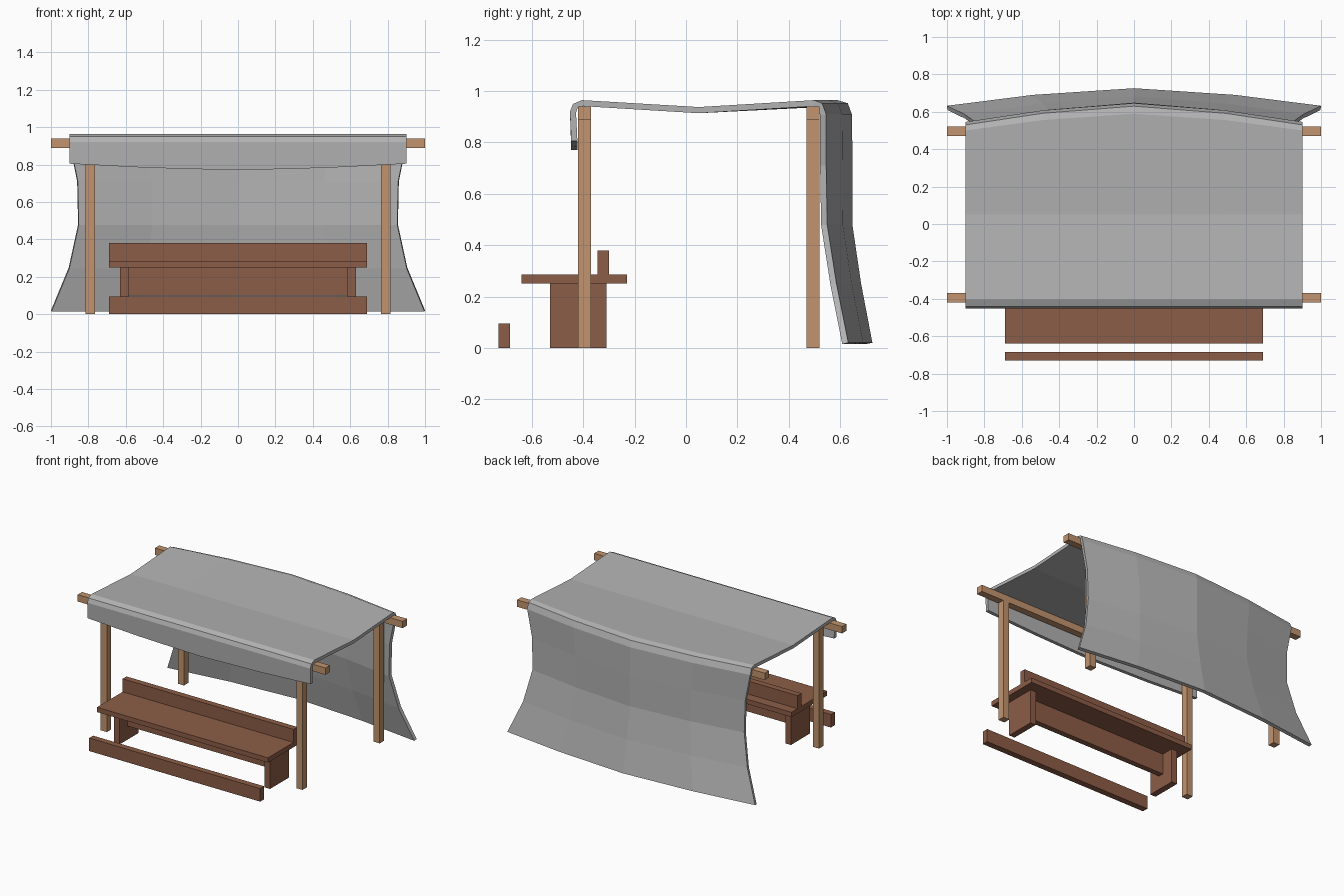
import bpy, bmesh

cube = bpy.data.objects.get("Cube")
if cube:
    bpy.data.objects.remove(cube, do_unlink=True)


def material(name, rgb):
    m = bpy.data.materials.new(name)
    m.use_nodes = True
    col = (*rgb, 1)
    m.diffuse_color = col
    m.node_tree.nodes["Principled BSDF"].inputs["Base Color"].default_value = col
    return m


GREY = material("grey_canvas", (0.45, 0.45, 0.45))
LIGHT = material("light_wood", (0.54, 0.295, 0.158))
BROWN = material("brown_wood", (0.265, 0.11, 0.063))


def finish(bm, name, mat):
    mesh = bpy.data.meshes.new(name)
    bm.to_mesh(mesh)
    bm.free()
    mesh.materials.append(mat)
    obj = bpy.data.objects.new(name, mesh)
    bpy.context.collection.objects.link(obj)
    return obj


def box(name, mat, x, y, z):
    """Box from (low, high) ranges on each axis."""
    bm = bmesh.new()
    bmesh.ops.create_cube(bm, size=1)
    for v in bm.verts:
        for i, (lo, hi) in enumerate((x, y, z)):
            v.co[i] = hi if v.co[i] > 0 else lo
    return finish(bm, name, mat)


# Frame: four posts and two long beams
for row, y in (("front", (-0.42, -0.37)), ("back", (0.47, 0.52))):
    box(row + "_beam", LIGHT, (-1, 1), y, (0.89, 0.94))
    box(row + "_left_post", LIGHT, (0.765, 0.815), y, (0, 0.89))
    box(row + "_right_post", LIGHT, (-0.815, -0.765), y, (0, 0.89))

# Bench: seat, low back board, end legs, stretcher
box("seat", BROWN, (-0.69, 0.69), (-0.64, -0.23), (0.25, 0.285))
box("back_board", BROWN, (-0.69, 0.69), (-0.345, -0.3), (0.285, 0.38))
box("left_leg", BROWN, (0.585, 0.63), (-0.53, -0.31), (0, 0.25))
box("right_leg", BROWN, (-0.63, -0.585), (-0.53, -0.31), (0, 0.25))
box("stretcher", BROWN, (-0.585, 0.585), (-0.44, -0.4), (0.1, 0.25))

# Board on the ground in front of the bench
box("foot_board", BROWN, (-0.69, 0.69), (-0.73, -0.685), (0, 0.095))

# Canvas rows from front hem to back hem:
# half width, y, z at the side edge, then y and z shift at the middle
rows = [
    (0.9, -0.447, 0.805, 0, -0.035),
    (0.9, -0.452, 0.92, 0, 0),
    (0.9, -0.44, 0.95, 0, 0),
    (0.9, -0.405, 0.965, 0, 0),
    (0.9, 0.05, 0.938, 0, 0),
    (0.9, 0.5, 0.965, 0.09, 0),
    (0.9, 0.53, 0.953, 0.1, 0),
    (0.9, 0.546, 0.91, 0.1, 0),
    (0.86, 0.546, 0.71, 0.103, 0),
    (0.855, 0.55, 0.48, 0.098, 0),
    (0.905, 0.586, 0.25, 0.096, 0),
    (1.0, 0.632, 0.02, 0.094, 0),
]
columns = [(-1, 0), (-0.54, 0.62), (0, 1), (0.54, 0.62), (1, 0)]

bm = bmesh.new()
grid = [[bm.verts.new((w * f, y + b * dy, z + b * dz)) for f, b in columns]
        for w, y, z, dy, dz in rows]
for r0, r1 in zip(grid, grid[1:]):
    for c in range(len(columns) - 1):
        bm.faces.new((r0[c], r0[c + 1], r1[c + 1], r1[c]))
canvas = finish(bm, "canvas_cover", GREY)
cloth = canvas.modifiers.new("cloth_thickness", "SOLIDIFY")
cloth.thickness = 0.024
cloth.offset = -1
